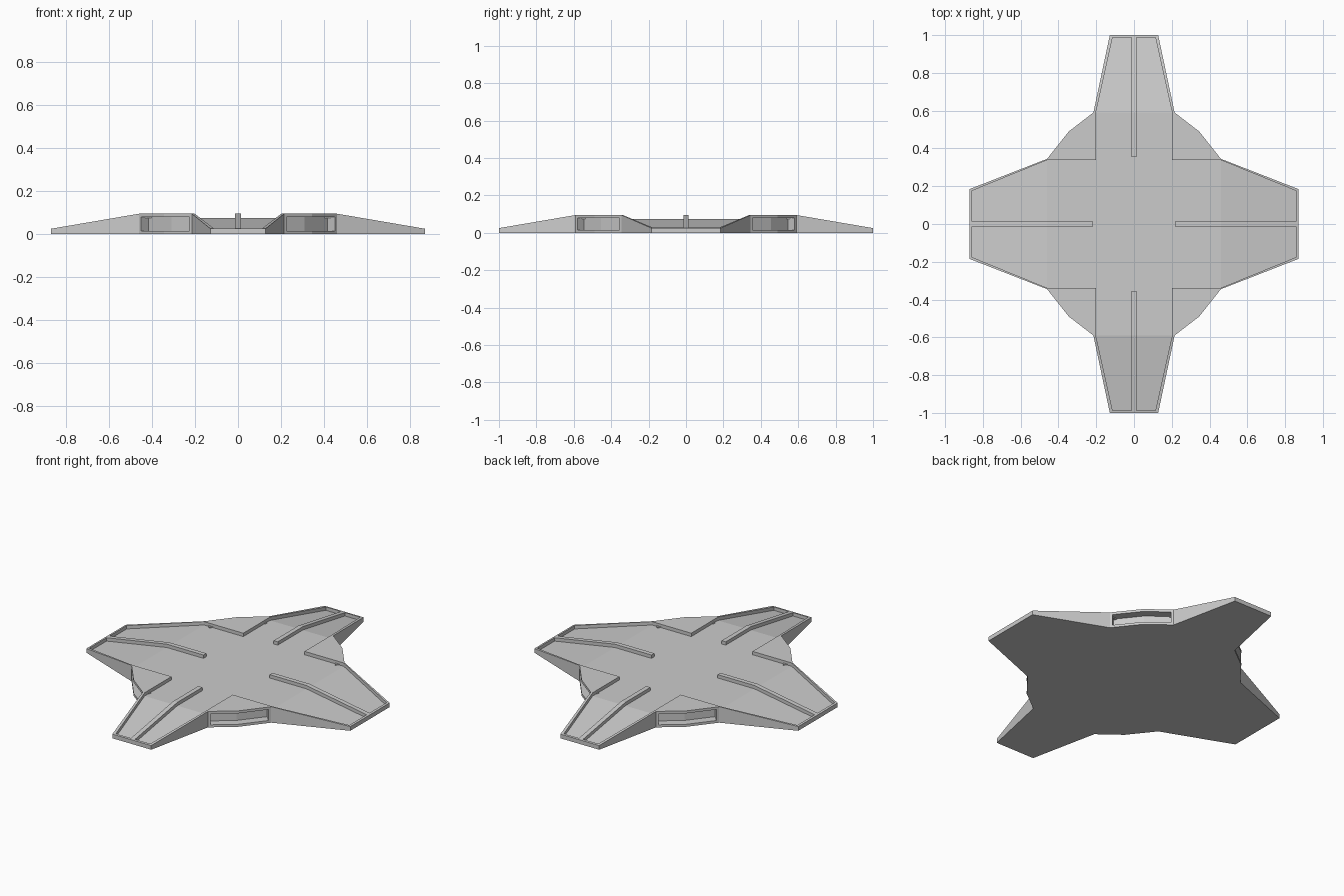
import bpy
import bmesh
from mathutils import Vector

cube = bpy.data.objects.get("Cube")
if cube:
    bpy.data.objects.remove(cube, do_unlink=True)

RIM_Z, TIP_Z, STEP = 0.095, 0.025, 0.02
SHOULDER_X, SHOULDER_Y = 0.46, 0.59
RAMP = 0.41

# One quadrant of the plan, from the long arm's tip round to the short arm's tip
OUTER = [(0.128, 1.0), (0.215, 0.59), (0.345, 0.49), (0.46, 0.345), (0.87, 0.185)]
INNER = [(0.113, 0.988), (0.202, 0.59), (0.202, 0.338), (0.46, 0.338), (0.857, 0.176)]

grey = bpy.data.materials.new("light grey")
grey.use_nodes = True
colour = (0.6, 0.6, 0.6, 1)
grey.diffuse_color = colour
grey.node_tree.nodes["Principled BSDF"].inputs["Base Color"].default_value = colour


def rim_height(x, y):
    """Flat in the middle, sloping down along each arm."""
    run = max(0, abs(x) - SHOULDER_X, abs(y) - SHOULDER_Y)
    return RIM_Z - (RIM_Z - TIP_Z) * run / RAMP


def full_ring(quadrant):
    """Mirror the quadrant into a closed loop."""
    ring = []
    for sx, sy in ((1, 1), (1, -1), (-1, -1), (-1, 1)):
        part = quadrant if sx == sy else quadrant[::-1]
        ring += [(sx * x, sy * y) for x, y in part]
    return ring


def finish(bm, name):
    bmesh.ops.recalc_face_normals(bm, faces=bm.faces[:])
    mesh = bpy.data.meshes.new(name)
    bm.to_mesh(mesh)
    bm.free()
    mesh.materials.append(grey)
    obj = bpy.data.objects.new(name, mesh)
    bpy.context.collection.objects.link(obj)
    return obj


def build_platform():
    bm = bmesh.new()
    outer, inner = full_ring(OUTER), full_ring(INNER)
    n = len(outer)
    base = [bm.verts.new((x, y, 0)) for x, y in outer]
    rim = [bm.verts.new((x, y, rim_height(x, y))) for x, y in outer]
    lip = [bm.verts.new((x, y, rim_height(x, y))) for x, y in inner]
    deck = [bm.verts.new((x, y, rim_height(x, y) - STEP)) for x, y in inner]

    # Outer walls, rim top and inner step
    walls = []
    for low, high in ((base, rim), (rim, lip), (lip, deck)):
        for i in range(n):
            j = (i + 1) % n
            face = bm.faces.new((low[i], low[j], high[j], high[i]))
            if low is base:
                walls.append(face)

    # Underside, flat deck and four ramps
    bm.faces.new(base)
    bm.faces.new([deck[5 * q + k] for q in range(4) for k in (1, 2, 3)])
    for q in range(4):
        bm.faces.new([deck[(5 * q + k) % n] for k in (3, 4, 5, 6)])
    bmesh.ops.recalc_face_normals(bm, faces=bm.faces[:])

    # Recessed bay in each bent corner wall
    for q in range(4):
        bay = [walls[5 * q + 1], walls[5 * q + 2]]
        inward = -(bay[0].normal + bay[1].normal).normalized() * 0.05
        bmesh.ops.inset_region(bm, faces=bay, thickness=0.015,
                               use_even_offset=True, use_boundary=True)
        result = bmesh.ops.extrude_face_region(bm, geom=bay)
        moved = [g for g in result["geom"] if isinstance(g, bmesh.types.BMVert)]
        bmesh.ops.translate(bm, verts=moved, vec=inward)
        left_over = [f for f in bay if f.is_valid]
        if left_over:
            bmesh.ops.delete(bm, geom=left_over, context='FACES')
    finish(bm, "platform")


def build_divider(name, direction, start, shoulder, end):
    """Low rib running down the middle of an arm."""
    bm = bmesh.new()
    along = Vector(direction)
    across = Vector((-along.y, along.x)) * 0.0135
    sections = []
    for distance in (start, shoulder, end):
        p = along * distance
        top = rim_height(p.x, p.y)
        corners = ((-1, top - STEP - 0.002), (1, top - STEP - 0.002), (1, top), (-1, top))
        sections.append([bm.verts.new((*(p + across * s), z)) for s, z in corners])
    for a, b in zip(sections, sections[1:]):
        for i in range(4):
            j = (i + 1) % 4
            bm.faces.new((a[i], a[j], b[j], b[i]))
    bm.faces.new(sections[0])
    bm.faces.new(sections[-1])
    finish(bm, name)


build_platform()
build_divider("front_divider", (0, -1), 0.355, SHOULDER_Y, 0.989)
build_divider("back_divider", (0, 1), 0.355, SHOULDER_Y, 0.989)
build_divider("left_divider", (1, 0), 0.218, SHOULDER_X, 0.858)
build_divider("right_divider", (-1, 0), 0.218, SHOULDER_X, 0.858)
